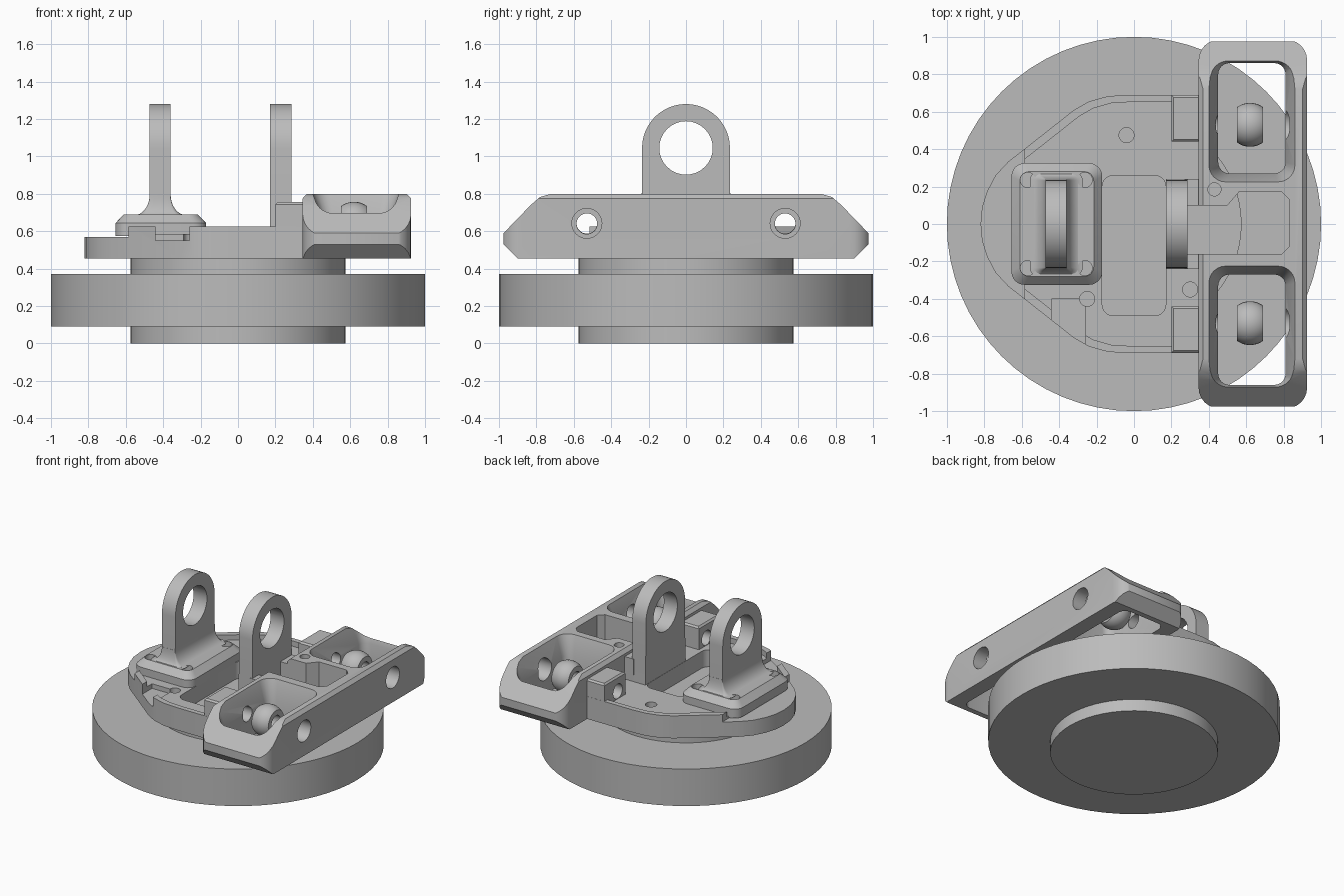
import bpy, bmesh
from math import sin, cos, pi, sqrt

cube = bpy.data.objects.get("Cube")
if cube:
    bpy.data.objects.remove(cube, do_unlink=True)

grey = bpy.data.materials.new("machined grey")
grey.use_nodes = True
grey.diffuse_color = (0.5, 0.5, 0.5, 1)
grey.node_tree.nodes["Principled BSDF"].inputs["Base Color"].default_value = (0.5, 0.5, 0.5, 1)
parts = []


def loft(name, rings, closed=False):
    """Skin rings of equal length; closed joins the last ring to the first."""
    bm = bmesh.new()
    loops = [[bm.verts.new(p) for p in ring] for ring in rings]
    n = len(loops[0])
    pairs = list(zip(loops, loops[1:]))
    if closed:
        pairs.append((loops[-1], loops[0]))
    else:
        bm.faces.new(loops[0])
        bm.faces.new(loops[-1])
    for a, b in pairs:
        for i in range(n):
            j = (i + 1) % n
            bm.faces.new((a[i], a[j], b[j], b[i]))
    bmesh.ops.recalc_face_normals(bm, faces=bm.faces)
    mesh = bpy.data.meshes.new(name)
    bm.to_mesh(mesh)
    bm.free()
    mesh.materials.append(grey)
    obj = bpy.data.objects.new(name, mesh)
    bpy.context.collection.objects.link(obj)
    return obj


def part(obj):
    parts.append(obj)
    return obj


def prism(name, pts, a, b, axis="z"):
    put = (lambda u, v, w: (u, v, w)) if axis == "z" else (lambda u, v, w: (w, u, v))
    return loft(name, [[put(u, v, w) for u, v in pts] for w in (a, b)])


def circle(u, v, r, n=32):
    return [(u + r * cos(2 * pi * i / n), v + r * sin(2 * pi * i / n)) for i in range(n)]


def rect(x0, x1, y0, y1):
    return [(x0, y0), (x1, y0), (x1, y1), (x0, y1)]


def rounded(x0, x1, y0, y1, r, n=6):
    pts = []
    corners = [(x1 - r, y1 - r), (x0 + r, y1 - r), (x0 + r, y0 + r), (x1 - r, y0 + r)]
    for k, (cx, cy) in enumerate(corners):
        for i in range(n + 1):
            t = (k + i / n) * pi / 2
            pts.append((cx + r * cos(t), cy + r * sin(t)))
    return pts


def flat(pts, z):
    return [(x, y, z) for x, y in pts]


def cut(obj, cutter, op="DIFFERENCE"):
    mod = obj.modifiers.new("cut", "BOOLEAN")
    mod.operation, mod.object, mod.solver = op, cutter, "EXACT"
    bpy.context.view_layer.objects.active = obj
    bpy.ops.object.modifier_apply(modifier=mod.name)
    bpy.data.objects.remove(cutter, do_unlink=True)


def drill(obj, u, v, r, a, b, axis="z"):
    cut(obj, prism("cutter", circle(u, v, r), a, b, axis))


# Round base and hub
part(prism("base_disc", circle(0, 0, 1, 64), 0.09, 0.37))
part(prism("hub", circle(0, 0, 0.575, 64), 0, 0.457))

# Carrier plate with raised rim
half = [(-0.812, 0.09), (-0.785, 0.175), (-0.74, 0.26), (-0.67, 0.335), (-0.58, 0.405),
        (-0.32, 0.61), (-0.24, 0.655), (-0.14, 0.683), (-0.03, 0.69), (0.36, 0.69)]
outline = [(-0.82, 0)] + half + [(x, -y) for x, y in reversed(half)]
plate = part(prism("carrier_plate", outline, 0.455, 0.625))
inner = [(0.2 + (x - 0.2) * 0.945 if x < 0.2 else 0.5, y * 0.945) for x, y in outline]
cut(plate, prism("cutter", inner, 0.585, 0.8))
cut(plate, prism("cutter", rect(-1, -0.585, -1, 1), 0.57, 0.8))
cut(plate, prism("cutter", rect(-0.44, -0.26, -0.9, -0.4), 0.55, 0.8))
cut(plate, prism("cutter", rounded(-0.17, 0.17, -0.49, 0.26, 0.06), 0.4, 0.8))
for x, y in ((-0.04, 0.475), (-0.25, -0.4), (0.3, -0.35)):
    drill(plate, x, y, 0.04, 0.5, 0.8)

# Cross beam: end profile trimmed to a rounded plan with a chamfered top
end = [(0.90, 0.455), (0.975, 0.53), (0.975, 0.59), (0.83, 0.74), (0.78, 0.783), (0.72, 0.80)]
profile = end + [(-y, z) for y, z in reversed(end)]
beam = part(prism("cross_beam", profile, 0.2, 1.1, "x"))
plan = rounded(0.345, 0.925, -0.985, 0.985, 0.11)
top = rounded(0.37, 0.9, -0.96, 0.96, 0.085)
cut(beam, loft("cutter", [flat(plan, 0.4), flat(plan, 0.775), flat(top, 0.801),
                          flat(top, 0.9)]), "INTERSECT")

# Web joining the beam to the plate
web = part(prism("beam_web", rect(0.27, 0.36, -0.24, 0.24), 0.456, 0.755))

# Central opening through beam, web and plate
opening = [(0.285, -0.16), (0.79, -0.16), (0.83, -0.12), (0.83, 0.13), (0.79, 0.17),
           (0.56, 0.17), (0.5, 0.1), (0.285, 0.1)]
for obj in (beam, web, plate):
    cut(obj, prism("cutter", opening, 0.4, 0.9))
drill(beam, 0.43, 0.185, 0.035, 0.7, 0.9)

for side, label in ((1, "left"), (-1, "right")):
    # Flared window through the beam
    lo, hi = sorted((side * 0.27, side * 0.86))
    small = rounded(0.45, 0.81, lo, hi, 0.06)
    wide = rounded(0.4, 0.86, lo - 0.045, hi + 0.045, 0.09)
    cut(beam, loft("cutter", [flat(small, 0.4), flat(small, 0.66), flat(wide, 0.80),
                              flat(wide, 0.9)]))
    # Stop block with pin hole
    y0, y1 = sorted((side * 0.44, side * 0.689))
    block = part(loft("stop_block_" + label, [
        flat(rect(0.2, 0.36, y0, y1), 0.5), flat(rect(0.2, 0.36, y0, y1), 0.743),
        flat(rect(0.212, 0.36, y0 + 0.012, y1 - 0.012), 0.755)]))
    for obj in (block, beam):
        drill(obj, side * 0.53, 0.642, 0.055, 0.1, 1.1, "x")
    drill(beam, side * 0.53, 0.642, 0.08, 0.75, 1.1, "x")
    # Bored spherical bearing in the window
    rings = []
    for i in range(13):
        x = -0.07 + 0.14 * i / 12
        rings.append((x, sqrt(0.117 ** 2 - x * x)))
    rings += [(0.07, 0.055), (-0.07, 0.055)]
    part(loft("ball_" + label, [[(0.62 + x, y, z) for y, z in circle(side * 0.53, 0.64, r)]
                                for x, r in rings], closed=True))


def lug(name, x0, x1, foot):
    """Arched upright with a round eye."""
    arch = [(0.235 * cos(pi * i / 24), 1.045 + 0.235 * sin(pi * i / 24)) for i in range(25)]
    pts = arch + [(-0.235, 0.84), (-0.243, foot), (0.243, foot), (0.235, 0.84)]
    obj = part(prism(name, pts, x0, x1, "x"))
    drill(obj, 0, 1.045, 0.143, x0 - 0.1, x1 + 0.1, "x")


lug("inner_lug", 0.172, 0.285, 0.456)
lug("outer_lug", -0.472, -0.36, 0.66)

# Bolted foot of the outer lug
body = rounded(-0.655, -0.17, -0.325, 0.325, 0.07)
crown = rounded(-0.61, -0.215, -0.28, 0.28, 0.05)
foot = part(loft("lug_foot", [flat(body, 0.575), flat(body, 0.643), flat(crown, 0.69)]))
for x in (-0.567, -0.263):
    for y in (-0.235, 0.235):
        drill(foot, x, y, 0.04, 0.6, 0.9)

# Concave fillet between foot and lug
steps = []
for i in range(9):
    t = pi / 2 * i / 8
    s = 1 - sin(t)
    w, d = 0.056 + 0.085 * s, 0.238 + 0.04 * s
    steps.append(flat(rounded(-0.416 - w, -0.416 + w, -d, d, 0.005 + 0.04 * s),
                      0.685 + 0.11 * (1 - cos(t))))
part(loft("lug_fillet", steps))

# Smooth curved walls, keep machined edges crisp
bpy.ops.object.select_all(action="DESELECT")
for obj in parts:
    obj.select_set(True)
bpy.context.view_layer.objects.active = parts[0]
bpy.ops.object.shade_smooth_by_angle(angle=pi / 6)
